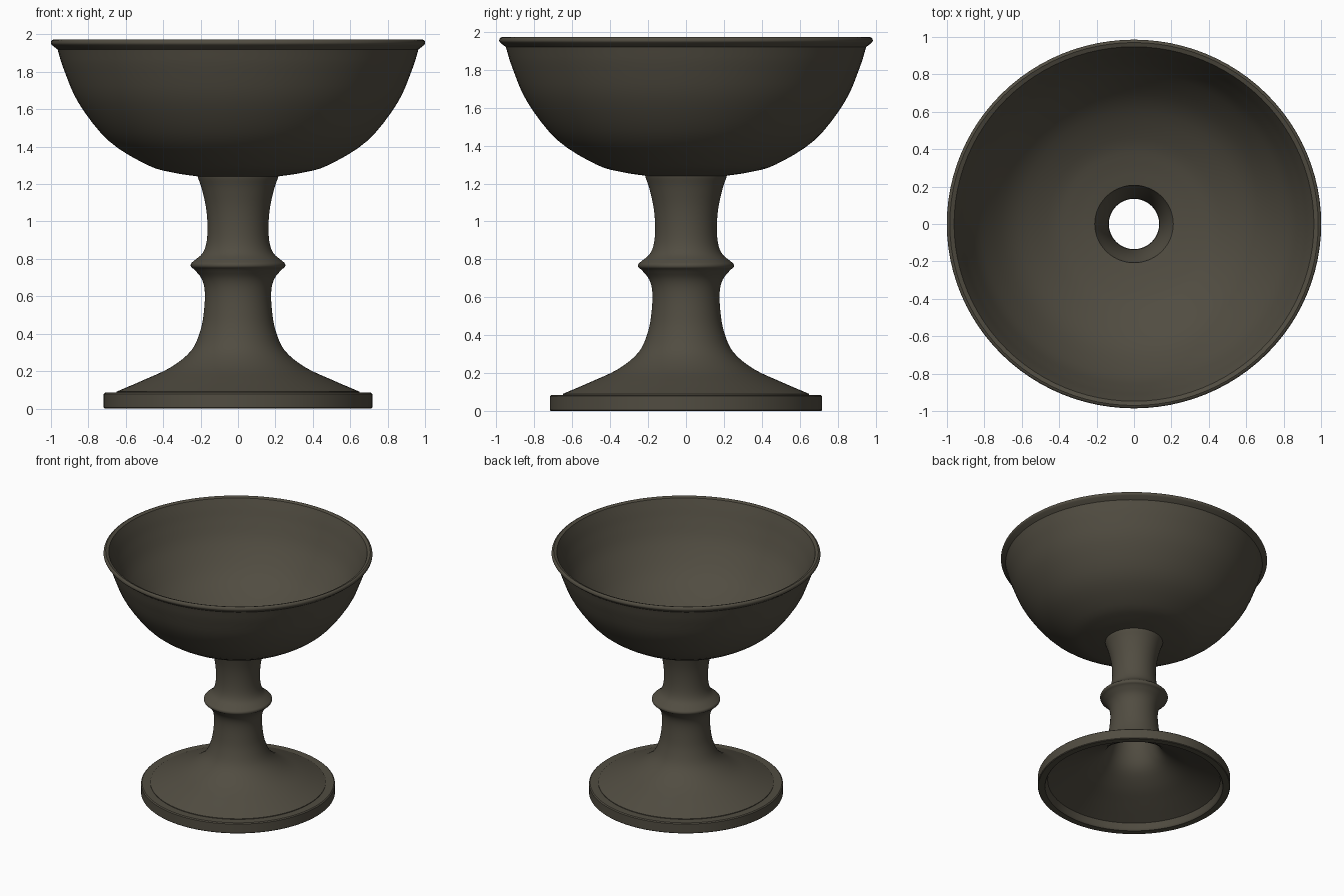
import bpy, bmesh, math
from mathutils import Vector

cube = bpy.data.objects.get("Cube")
if cube:
    bpy.data.objects.remove(cube, do_unlink=True)

SEGMENTS = 96

bronze = bpy.data.materials.new("dark bronze")
bronze.use_nodes = True
color = (0.082, 0.073, 0.053, 1)
bronze.diffuse_color = color
bronze.node_tree.nodes["Principled BSDF"].inputs["Base Color"].default_value = color


def smooth_run(points, steps=4):
    """Catmull-Rom curve through (radius, height) points."""
    p = [Vector(q) for q in points]
    p = [2 * p[0] - p[1]] + p + [2 * p[-1] - p[-2]]
    out = []
    for a, b, c, d in zip(p, p[1:], p[2:], p[3:]):
        for i in range(steps):
            t = i / steps
            out.append((2 * b + (c - a) * t + (2 * a - 5 * b + 4 * c - d) * t * t
                        + (3 * b - a - 3 * c + d) * t ** 3) / 2)
    return out + [p[-2]]


def lathe(name, runs, depth=1.0):
    """Spin the joined runs around z; depth scales the part along y."""
    profile = [q for run in runs for q in smooth_run(run)]
    bm = bmesh.new()
    verts = [bm.verts.new((r, 0, z)) for r, z in profile]
    edges = [bm.edges.new(pair) for pair in zip(verts, verts[1:])]
    bmesh.ops.spin(bm, geom=verts + edges, cent=(0, 0, 0), axis=(0, 0, 1),
                   angle=math.tau, steps=SEGMENTS, use_merge=True)
    bmesh.ops.remove_doubles(bm, verts=bm.verts, dist=0.0001)
    bmesh.ops.scale(bm, vec=(1, depth, 1), verts=bm.verts)
    bmesh.ops.recalc_face_normals(bm, faces=bm.faces)
    mesh = bpy.data.meshes.new(name)
    bm.to_mesh(mesh)
    bm.free()
    mesh.materials.append(bronze)
    obj = bpy.data.objects.new(name, mesh)
    bpy.context.collection.objects.link(obj)
    bpy.ops.object.select_all(action='DESELECT')
    obj.select_set(True)
    bpy.context.view_layer.objects.active = obj
    bpy.ops.object.shade_smooth_by_angle(angle=math.radians(35))


# Bowl: underside, rolled rim, inner wall, closed between the two at the throat
bowl_outside = [(0.21, 1.24), (0.34, 1.26), (0.48, 1.3), (0.69, 1.43),
                (0.85, 1.63), (0.93, 1.81), (0.965, 1.92)]
rim = [(0.985, 1.935), (1.0, 1.95), (0.997, 1.967), (0.985, 1.974)]
bowl_inside = [(0.962, 1.965), (0.935, 1.9), (0.895, 1.8), (0.82, 1.65),
               (0.665, 1.46), (0.465, 1.335), (0.33, 1.292), (0.21, 1.27)]
lathe("bowl", [bowl_outside, rim, bowl_inside, [(0.21, 1.27), (0.21, 1.24)]], 0.985)

# Pedestal: hollow stem with collar, flaring into the foot
stem_upper = [(0.21, 1.27), (0.215, 1.24), (0.195, 1.18), (0.172, 1.08), (0.163, 0.98),
              (0.168, 0.89), (0.19, 0.83), (0.235, 0.79)]
collar = [(0.235, 0.79), (0.251, 0.775), (0.251, 0.758), (0.235, 0.745)]
stem_lower = [(0.235, 0.745), (0.195, 0.695), (0.178, 0.63), (0.181, 0.53),
              (0.2, 0.42), (0.25, 0.31), (0.36, 0.22), (0.51, 0.15), (0.65, 0.09)]
foot_edge = [[(0.65, 0.085), (0.71, 0.085)], [(0.718, 0.078), (0.718, 0.005)],
             [(0.713, 0), (0.665, 0)], [(0.66, 0.005), (0.645, 0.055)]]
hollow = [(0.645, 0.055), (0.49, 0.12), (0.34, 0.19), (0.22, 0.28), (0.165, 0.4),
          (0.145, 0.53), (0.138, 0.7), (0.135, 0.98), (0.15, 1.1),
          (0.175, 1.19), (0.21, 1.27)]
lathe("pedestal", [stem_upper, collar, stem_lower] + foot_edge + [hollow])
